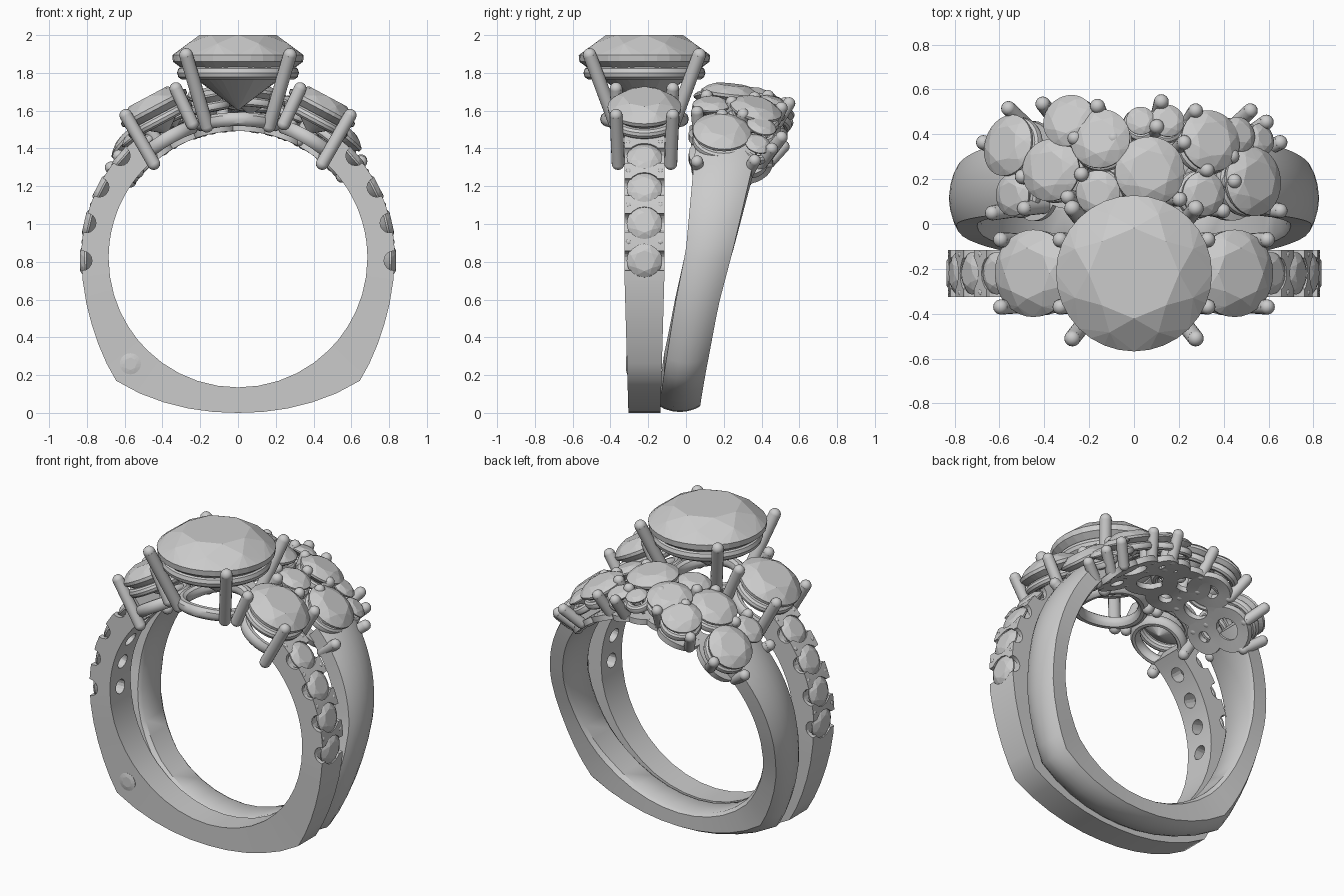
import bpy, bmesh
from math import sin, cos, pi, radians, sqrt, atan2
from mathutils import Vector as V, Matrix

if "Cube" in bpy.data.objects:
    bpy.data.objects.remove(bpy.data.objects["Cube"])

CZ = 0.82      # height of the finger hole's axis
FY = -0.22     # centre line of the front band


def add(name, bm, smooth=True):
    bmesh.ops.recalc_face_normals(bm, faces=bm.faces)
    me = bpy.data.meshes.new(name)
    bm.to_mesh(me)
    bm.free()
    ob = bpy.data.objects.new(name, me)
    bpy.context.collection.objects.link(ob)
    if smooth:
        shade(ob)
    return ob


def shade(ob):
    bpy.ops.object.select_all(action='DESELECT')
    ob.select_set(True)
    bpy.context.view_layer.objects.active = ob
    bpy.ops.object.shade_smooth_by_angle(angle=radians(35))


def frame(loc, n):
    return Matrix.Translation(loc) @ V(n).to_track_quat('Z', 'Y').to_matrix().to_4x4()


def gem(name, loc, n, r, crown=0.35, depth=0.8):
    # brilliant cut: table, crown, girdle, pavilion, culet wrapped in a hull
    bm = bmesh.new()
    for count, rad, z, turn in ((8, .58, crown, 0), (8, .82, crown * .62, .5), (32, 1, .04, 0),
                                (32, .99, -.06, 0), (8, .6, -.36 * depth / .8, .5), (1, 0, -depth, 0)):
        for i in range(count):
            a = (i + turn) * 2 * pi / count
            bm.verts.new((r * rad * cos(a), r * rad * sin(a), r * z))
    bmesh.ops.convex_hull(bm, input=bm.verts)
    bm.transform(frame(loc, n))
    return add(name, bm, False)


def ring(bm, place, r, w, h, n=36, m=10):
    # loop with an elliptical section (square if m is 4), each point sent through place()
    rows = []
    off = pi / 4 if m == 4 else 0
    for i in range(n):
        a = 2 * pi * i / n
        rows.append([bm.verts.new(place(V(((r + w * cos(b)) * cos(a), (r + w * cos(b)) * sin(a), h * sin(b)))))
                     for b in (off + 2 * pi * j / m for j in range(m))])
    for i in range(n):
        for j in range(m):
            p, q, k = rows[i], rows[(i + 1) % n], (j + 1) % m
            bm.faces.new((p[j], q[j], q[k], p[k]))


def flat(loc, n):
    m = frame(loc, n)
    return lambda p: m @ p


def bent(theta, y, R):
    # wraps a loop round the finger hole
    return lambda p: V(((R + p.z) * sin(theta + p.x / R), y + p.y, CZ + (R + p.z) * cos(theta + p.x / R)))


def rod(bm, a, b, r, caps=True):
    a, b = V(a), V(b)
    bmesh.ops.create_cone(bm, cap_ends=True, segments=16, radius1=r, radius2=r, depth=(b - a).length,
                          matrix=frame((a + b) / 2, b - a))
    if caps:
        for p in (a, b):
            bmesh.ops.create_uvsphere(bm, u_segments=16, v_segments=8, radius=r, matrix=Matrix.Translation(p))


def band(name, end, section, inner=0.685):
    half = [(0, 0), (.13, .005), (.26, .023), (.39, .055), (.52, .103), (.645, .17), (.695, .26),
            (.738, .36), (.775, .47), (.803, .58), (.822, .7)]
    half += [(.83 * cos(radians(a)), CZ + .83 * sin(radians(a))) for a in range(0, end + 1, 4)]
    path = [(-x, z) for x, z in half[:0:-1]] + half
    bm = bmesh.new()
    rows = []
    for x, z in path:
        d = V((x, 0, z - CZ))
        i = d.normalized() * inner
        rows.append([bm.verts.new(i.lerp(d, t) + V((0, y, CZ))) for y, t in section(z)])
    m = len(rows[0])
    for p, q in zip(rows, rows[1:]):
        for j in range(m):
            k = (j + 1) % m
            bm.faces.new((p[j], q[j], q[k], p[k]))
    bm.faces.new(rows[0])
    bm.faces.new(rows[-1])
    return add(name, bm)


# front band: square section, slightly narrower at the foot
def front_section(z):
    w = .085 + .02 * min(z / .7, 1)
    return [(FY - w, 0), (FY + w, 0), (FY + w, 1), (FY - w, 1)]


# back band: flat sides and gently domed face, leaning backwards and widening upwards
def back_section(z):
    tab = [(0, -.14, .075), (.55, -.06, .17), (.87, 0, .25), (1.5, .055, .39)]
    for (z0, a0, b0), (z1, a1, b1) in zip(tab, tab[1:]):
        if z <= z1:
            break
    t = (z - z0) / (z1 - z0)
    a, b = a0 + (a1 - a0) * t, b0 + (b1 - b0) * t
    dome = [(1, .76), (.88, .87), (.7, .96), (.5, 1), (.3, .96), (.12, .87), (0, .76)]
    return [(a, .1), (a + .025, 0), (b - .025, 0), (b, .1)] + [(a + (b - a) * u, .97 * v) for u, v in dome]


front_band = band("front_band", 52, front_section)
band("back_band", 48, back_section)

# accent stones down both shoulders of the front band, with seats, holes and notches
cut, beads = bmesh.new(), bmesh.new()
for s in (-1, 1):
    for k in range(4):
        a = radians(-1 + 14 * k)
        d = V((s * cos(a), 0, sin(a)))
        c = V((0, FY, CZ))
        rod(cut, c + d * .775, c + d * .95, .088, False)
        rod(cut, c + d * .6, c + d * .9, .045, False)
        rod(cut, c + d * .825 + V((0, -.2, 0)), c + d * .825 + V((0, .2, 0)), .052, False)
        gem("shoulder_stone", c + d * .808, d, .094, .3, .6)
        b = a + radians(7)
        e = V((s * cos(b), 0, sin(b)))
        for y in (-.085, .085):
            rod(beads, c + e * .78 + V((0, y, 0)), c + e * .815 + V((0, y, 0)), .019)
add("shoulder_beads", beads)
cutter = add("seat_cutter", cut, False)
cutter.hide_render = True
mod = front_band.modifiers.new("seats", 'BOOLEAN')
mod.operation, mod.object, mod.solver, mod.use_self = 'DIFFERENCE', cutter, 'EXACT', True
bpy.context.view_layer.objects.active = front_band
bpy.ops.object.modifier_apply(modifier=mod.name)
bpy.data.objects.remove(cutter)
shade(front_band)

# small flush stone on the front face
gem("flush_stone", (-.57, FY - .09, .26), (0, -1, 0), .056, .14)

# centre stone and its four-prong head
gem("centre_stone", (0, FY, 1.88), (0, 0, 1), .348)
bm = bmesh.new()
ring(bm, flat((0, FY, 1.80), (0, 0, 1)), .285, .038, .038, 48)
ring(bm, bent(0, FY, .735), .2, .035, .038)
for sx in (-1, 1):
    for sy in (-1, 1):
        rod(bm, (sx * .275, FY + sy * .29, 1.895), (sx * .165, FY + sy * .15, 1.52), .036)
add("centre_head", bm)

# side stones and heads
for s, side in ((-1, "left"), (1, "right")):
    n, t = V((s * .47, 0, .883)), V((s * .883, 0, -.47))
    c = V((s * .445, FY, 1.615))
    gem(side + "_side_stone", c, n, .195)
    bm = bmesh.new()
    ring(bm, flat(c - n * .07, n), .16, .028, .028)
    ring(bm, bent(s * radians(31), FY, .735), .15, .03, .038)
    for u in (-1, 1):
        for v in (-1, 1):
            o = t * (.15 * u) + V((0, .15 * v, 0))
            rod(bm, c + o + n * .035, c + o * .93 - n * (.26 if u > 0 else .17), .034)
    add(side + "_side_head", bm)


# rear cluster: stones spread over a domed saddle
def saddle(x, y):
    R = .875 - .6 * (y - .22) ** 2 - .05 * (x / .65) ** 4
    p = V((x, y, CZ + sqrt(R * R - x * x)))
    return p, V((x, (y - .12) * .8, p.z - CZ)).normalized()


# pushes a point back out to a given distance from the finger axis
def at_radius(q, R):
    d = V((q.x, 0, q.z - CZ)).normalized() * R
    return V((d.x, q.y, CZ + d.z))


stones = [(-.37, .24, .14), (.07, .235, .155), (-.15, .38, .135), (-.29, .46, .12), (-.56, .35, .14),
          (.34, .37, .14), (.53, .19, .155), (-.54, .13, .095), (-.16, .14, .1), (.31, .135, .1),
          (.47, .40, .08), (.15, .46, .075), (.03, .46, .065), (.57, .38, .07)]
bm = bmesh.new()
for x, y, r in stones:
    p, n = saddle(x, y)
    gem("cluster_stone", p, n, r, .3, .75)
    ring(bm, flat(p - n * .06, n), r * .84, .024, .026, 28)
    q = p - n * .19
    # flat under-gallery plate hugging the finger
    ring(bm, bent(atan2(q.x, q.z - CZ), q.y, .69), r * .8, .055, .025, 28, 4)
add("cluster_galleries", bm)

# cluster prongs, tips placed between the stones
tips = [(-.55, .51), (-.40, .53), (-.16, .52), (-.26, .38), (-.49, .21), (-.66, .36), (-.23, .22),
        (-.48, .07), (-.62, .05), (-.29, .12), (-.09, .38), (.10, .43), (.12, .54), (.27, .50),
        (.22, .36), (.32, .24), (.51, .50), (.64, .36), (.43, .30), (.44, .19), (.39, .06), (.64, .06), (.20, .11),
        (.58, .45)]
bm = bmesh.new()
for x, y in tips:
    p, n = saddle(x, y)
    q = p - n * .19
    rod(bm, p + n * .015, at_radius(q, max(.7, V((q.x, q.z - CZ)).length - .02)), .033)
add("cluster_prongs", bm)
